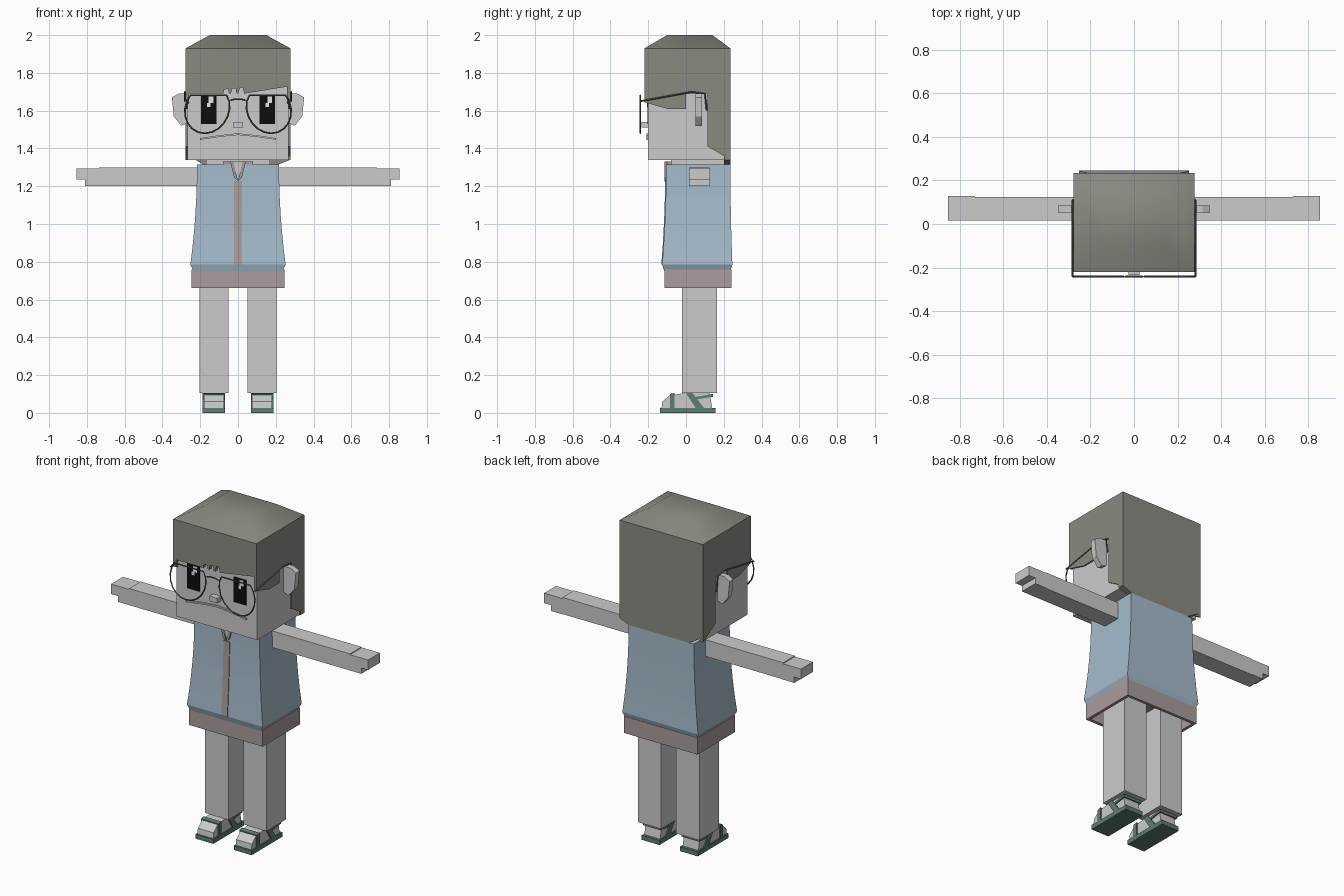
import bpy, bmesh, math

cube = bpy.data.objects.get("Cube")
if cube:
    bpy.data.objects.remove(cube, do_unlink=True)


def material(name, red, green, blue):
    mat = bpy.data.materials.new(name)
    mat.use_nodes = True
    mat.diffuse_color = (red, green, blue, 1)
    mat.node_tree.nodes["Principled BSDF"].inputs["Base Color"].default_value = mat.diffuse_color
    return mat


skin = material("skin grey", 0.6, 0.6, 0.6)
hair = material("hair olive grey", 0.25, 0.26, 0.22)
vest_blue = material("vest blue", 0.38, 0.5, 0.6)
pink = material("shirt dusty pink", 0.4, 0.33, 0.33)
teal = material("sandal teal", 0.11, 0.2, 0.18)
black = material("eye black", 0.004, 0.004, 0.004)
white = material("eye white", 0.9, 0.9, 0.9)
frame_grey = material("frame dark grey", 0.1, 0.1, 0.08)


def link(name, data, mat):
    ob = bpy.data.objects.new(name, data)
    bpy.context.collection.objects.link(ob)
    data.materials.append(mat)
    return ob


def loft(name, mat, rings):
    """Skin equal-sized rings of points and cap both ends."""
    bm = bmesh.new()
    rows = [[bm.verts.new(point) for point in ring] for ring in rings]
    for low, high in zip(rows, rows[1:]):
        for i in range(len(low)):
            bm.faces.new((low[i - 1], low[i], high[i], high[i - 1]))
    bm.faces.new(rows[0])
    bm.faces.new(rows[-1])
    bmesh.ops.recalc_face_normals(bm, faces=bm.faces)
    mesh = bpy.data.meshes.new(name)
    bm.to_mesh(mesh)
    bm.free()
    return link(name, mesh, mat)


def rect(half, front, back, z):
    return [(-half, front, z), (half, front, z), (half, back, z), (-half, back, z)]


def front_plate(name, mat, outline, depth):
    return loft(name, mat, [[(x, y, z) for x, z in outline] for y in depth])


def side_plate(name, mat, outline, span):
    return loft(name, mat, [[(x, y, z) for y, z in outline] for x in span])


def box(name, mat, span, depth, height):
    (left, right), (low, high) = span, height
    return front_plate(name, mat, [(left, low), (right, low), (right, high), (left, high)], depth)


def centred(name, mat, half, depth, height):
    return box(name, mat, (-half, half), depth, height)


def wire(name, path, closed=False):
    curve = bpy.data.curves.new(name, "CURVE")
    curve.dimensions = "3D"
    curve.bevel_depth = thin / 2
    curve.bevel_resolution = 0
    spline = curve.splines.new("POLY")
    spline.points.add(len(path) - 1)
    spline.use_cyclic_u = closed
    for point, place in zip(spline.points, path):
        point.co = (*place, 1)
    return link(name, curve, frame_grey)


# Shared measures
thin = 0.009
head_half, face, nape = 0.268, -0.2, 0.235
chin, brow, crown = 1.34, 1.69, 1.93
hair_half, hair_front = head_half + thin, face - 0.02
lens_y = -0.242
ankle, hem, waist, collar = 0.105, 0.66, 0.76, 1.315
shorts_half, shorts_front, shorts_back = 0.245, -0.115, 0.24

# Head
centred("head", skin, head_half, (face, nape - 0.03), (chin, crown - thin))
centred("neck", skin, 0.17, (-0.08, 0.2), (collar - thin, chin + thin))
centred("nose", skin, 0.026, (nape - 0.47, face), (1.51, 1.54))
lip = [(-0.2, 0), (-0.1, 0.015), (0, 0.025), (0.1, 0.015), (0.2, 0)]
lip_under = [(x, rise - thin) for x, rise in reversed(lip)]
front_plate("mouth", skin, [(x, rise + 1.455) for x, rise in lip + lip_under], (face - thin, face))

# Hair: domed cap, notched fringe, sides and back curtain
cap_base = brow + 0.06
cap = loft("hair_cap", hair, [rect(hair_half, hair_front, nape, cap_base),
                              rect(hair_half, hair_front, nape, crown),
                              rect(0.15, -0.1, 0.14, 2)])
fringe = [(-hair_half, cap_base), (-hair_half, brow)]
for notch in (-0.06, -0.02, 0.02):
    fringe += [(notch - 0.018, brow), (notch, brow + 0.08), (notch + 0.012, brow)]
fringe += [(hair_half, brow + 0.04), (hair_half, cap_base)]
front_plate("hair_fringe", hair, fringe, (hair_front, face))
front_plate("hair_back", hair, [(-hair_half, cap_base), (-hair_half, chin + 0.03), (-0.16, 1.3),
                                (0.02, 1.26), (0.1, 1.27), (hair_half, chin), (hair_half, cap_base)],
            (nape - 0.035, nape))
hair_side = [(hair_front, cap_base), (hair_front, brow - 0.045), (-0.1, 1.61), (0, 1.61), (0, brow),
             (0.115, brow), (0.115, 1.41), (nape, chin), (nape, cap_base)]


# Vest flares towards its lower edge
def vest_ring(rise, half=None, proud=0):
    flare = 0.035 * (1 - rise) ** 2
    front, back = -0.105 - flare * 0.6, nape + flare * 0.3
    z = waist + 0.025 + (collar - waist - 0.025) * rise
    return rect(half or 0.217 + flare, front - proud, back - proud, z)


steps = [i / 6 for i in range(7)]
loft("vest", vest_blue, [rect(shorts_half - thin, shorts_front, nape, waist - thin)]
     + [vest_ring(rise) for rise in steps])
loft("shirt_placket", pink, [vest_ring(rise, 0.02, thin / 2) for rise in steps[:-1]])
front_plate("neck_opening", skin, [(0, collar - 0.07), (0.03, chin - thin), (-0.03, chin - thin)],
            (-0.111, face / 2))
centred("shirt_collar", pink, 0.08, (-0.1, 0.12), (collar - thin, chin - thin))

# Shorts, open underneath
centred("shorts_top", pink, shorts_half, (shorts_front, shorts_back), (waist - 0.02, waist))
for end, y in (("front", shorts_front), ("back", shorts_back - 2 * thin)):
    centred("shorts_" + end, pink, shorts_half, (y, y + 2 * thin), (hem, waist - thin))

# Paired parts
foot = [(-0.13, 0.02), (-0.125, 0.06), (-0.085, 0.094), (0, ankle), (0.125, ankle), (0.14, 0.02)]
toe_strap = [(-0.085, 0.02), (-0.085, 0.1), (-0.06, ankle), (-0.06, 0.02)]
ankle_strap = [(0, ankle), (0.035, ankle), (0.1, 0.02), (0.055, 0.02)]
heel_strap = [(0.045, 0.07), (0.055, 0.085), (0.14, 0.1), (0.14, 0.085)]
ear = [(0.255, brow), (0.315, brow), (0.35, 1.67), (0.34, 1.57), (0.3, 1.52), (0.255, 1.54)]
hand = [(0.73, 1.2), (0.81, 1.2), (0.81, 1.235), (0.855, 1.235), (0.855, 1.295), (0.73, 1.295)]

for side, sign in (("right", -1), ("left", 1)):
    def part(name):
        return f"{name}_{side}"

    def span(inner, outer):
        return sign * inner, sign * outer

    def flip(outline):
        return [(sign * x, z) for x, z in outline]

    side_plate(part("hair_side"), hair, hair_side, span(head_half - thin, hair_half))
    box(part("shorts_side"), pink, span(shorts_half - 2 * thin, shorts_half),
        (shorts_front, shorts_back), (hem, waist - thin))
    front_plate(part("collar_edge"), pink,
                flip([(0, collar - 0.09), (0.02, collar - 0.07), (0.042, chin - thin), (0.024, chin - thin)]),
                (shorts_front, face / 2))

    # Arm with stepped hand, and ear
    box(part("arm"), skin, span(0.2, 0.735), (0.015, 0.125), (1.2, 1.3))
    front_plate(part("hand"), skin, flip(hand), (0.015, 0.128))
    front_plate(part("ear"), skin, flip(ear), (0.05, 0.085))

    # Leg, foot and sandal
    box(part("leg"), skin, span(0.05, 0.205), (-0.02, 0.165), (ankle, waist - thin))
    side_plate(part("foot"), skin, foot, span(0.075, 0.18))
    sandal = span(0.068, 0.187)
    box(part("sandal_sole"), teal, sandal, (-0.137, 0.155), (0, 0.027))
    side_plate(part("toe_strap"), teal, toe_strap, sandal)
    box(part("heel_band"), teal, sandal, (0.134, 0.142), (0.083, 0.1))
    for edge, inward in zip(sandal, (sign, -sign)):
        strap_span = (edge, edge + inward * thin)
        side_plate(part("ankle_strap"), teal, ankle_strap, strap_span)
        side_plate(part("heel_strap"), teal, heel_strap, strap_span)

    # Eye with square glints, both leaning the same way
    eye = sign * 0.155
    glint_depth = (face - 0.006, face)
    box(part("eye"), black, (eye - 0.041, eye + 0.041), (face - 0.004, face), (1.53, brow - thin))
    box(part("large_glint"), white, (eye, eye + 0.026), glint_depth, (1.64, 1.675))
    box(part("small_glint"), white, (eye - thin, eye + thin), glint_depth, (1.62, 1.64))

    # Spectacle rim: an oval cut flat at the top and leaning outwards below
    rim = []
    for i in range(20):
        angle = math.tau * i / 20
        z = min(1.61 + 0.13 * math.sin(angle), brow - thin)
        x = 0.155 + 0.118 * math.cos(angle) + (brow - z) / 10
        rim.append((sign * x, lens_y, z))
    wire(part("glasses_rim"), rim, closed=True)
    temple_x = sign * (hair_half + thin / 2)
    wire(part("glasses_temple"), [(temple_x, lens_y, brow - 0.04), (temple_x, 0.03, brow + thin),
                                  (temple_x, 0.1, brow), (temple_x, 0.11, brow - 0.09)])

wire("glasses_bridge", [(x, lens_y, 1.665 - abs(x) / 4) for x in (-0.04, -0.015, 0.015, 0.04)])

# Soft shading over the dome, crisp box edges
bpy.ops.object.select_all(action="DESELECT")
cap.select_set(True)
bpy.context.view_layer.objects.active = cap
bpy.ops.object.shade_smooth_by_angle(angle=math.radians(50))
